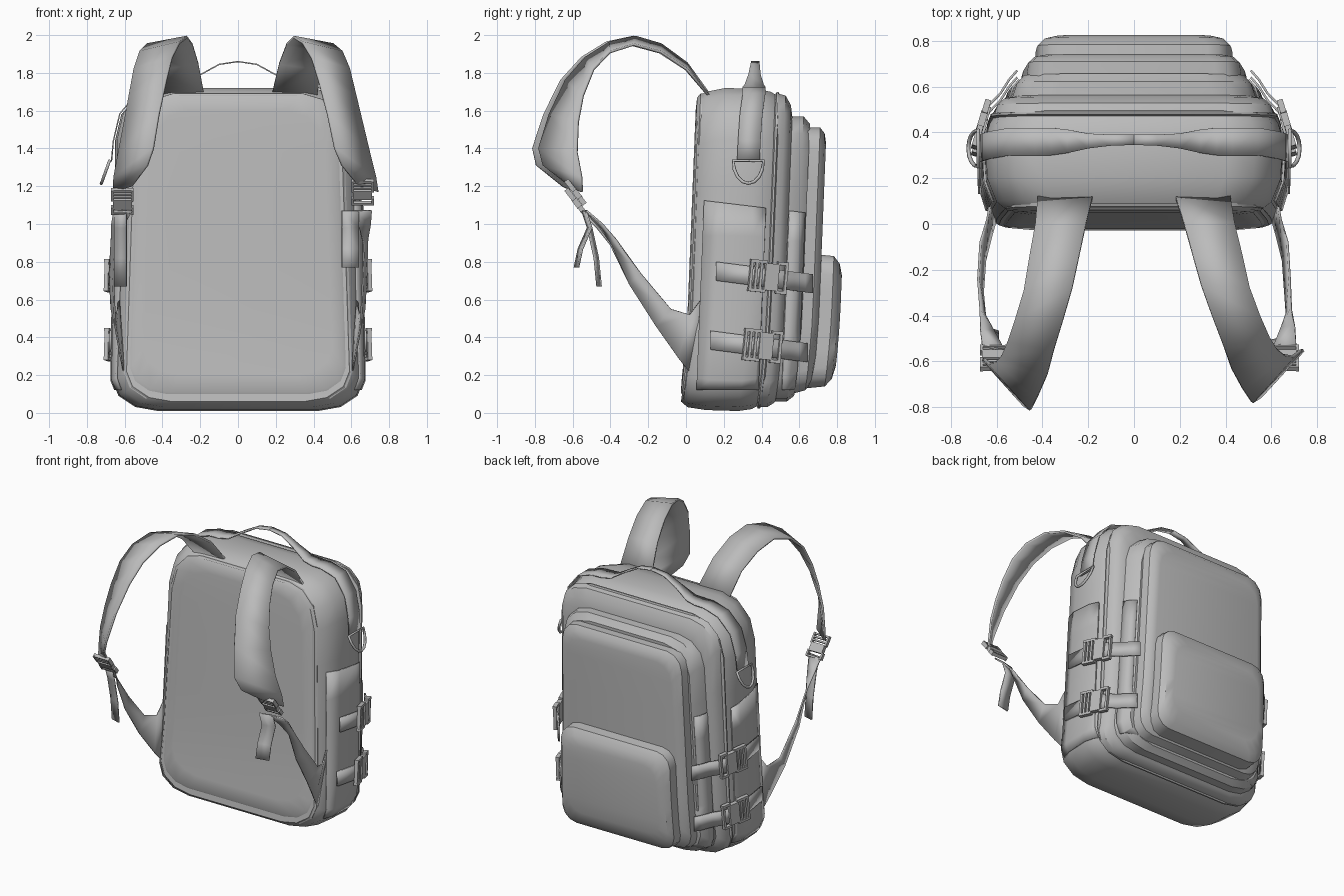
import bpy, bmesh, math
from mathutils import Vector, Matrix

if "Cube" in bpy.data.objects:
    bpy.data.objects.remove(bpy.data.objects["Cube"])

grey = bpy.data.materials.new("plain_grey")
grey.use_nodes = True
COLOUR = (0.5, 0.5, 0.5, 1)
grey.diffuse_color = COLOUR
grey.node_tree.nodes["Principled BSDF"].inputs["Base Color"].default_value = COLOUR


def finish(name, bm, mirror=False, thick=0, offset=0, angle=35):
    bmesh.ops.recalc_face_normals(bm, faces=bm.faces[:])
    mesh = bpy.data.meshes.new(name)
    bm.to_mesh(mesh)
    bm.free()
    mesh.materials.append(grey)
    ob = bpy.data.objects.new(name, mesh)
    bpy.context.collection.objects.link(ob)
    bpy.ops.object.select_all(action="DESELECT")
    ob.select_set(True)
    bpy.context.view_layer.objects.active = ob
    bpy.ops.object.shade_smooth_by_angle(angle=math.radians(angle))
    if thick:
        mod = ob.modifiers.new("thickness", "SOLIDIFY")
        mod.thickness, mod.offset = thick, offset
    if mirror:
        ob.modifiers.new("mirror", "MIRROR")
    return ob


def lean(y, z):
    # the whole bag leans back and its base swells forward
    return y + 0.04 * (z - 1) - 0.1 * max(0, 0.6 - z) ** 2


def half_outline(hb, ht, z0, z1, rx, rz, rt):
    # rx: corner width, rz: bottom corner height, rt: top corner height
    steps = [math.radians(a) for a in (0, 30, 60, 90)]
    low = [(hb - rx + rx * math.sin(a), z0 + rz - rz * math.cos(a)) for a in steps]
    top = [(ht - rx + rx * math.cos(a), z1 - rt + rt * math.sin(a)) for a in steps]
    (xa, za), (xb, zb) = low[-1], top[0]
    side = [(xa + (xb - xa) * t / 5, za + (zb - za) * t / 5) for t in range(1, 5)]
    return low + side + top


def loft(sections, corner, grow=0):
    # sections: y, bottom half width, top half width, bottom z, top z
    bm = bmesh.new()
    rings = []
    for y, hb, ht, z0, z1 in sections:
        half = half_outline(hb + grow, ht + grow, z0, z1, *corner)
        loop = half + [(-x, z) for x, z in reversed(half)]
        rings.append([bm.verts.new((x, lean(y, z), z)) for x, z in loop])
    n = len(rings[0])
    for a, b in zip(rings, rings[1:]):
        for i in range(n):
            bm.faces.new((a[i], a[(i + 1) % n], b[(i + 1) % n], b[i]))
    for ring in (rings[0], rings[-1]):
        for i in range(n // 2 - 1):
            bm.faces.new((ring[i], ring[i + 1], ring[n - 2 - i], ring[n - 1 - i]))
    return bm


def ribbon(name, pairs, thick=0.01, mirror=False):
    bm = bmesh.new()
    rows = [(bm.verts.new(a), bm.verts.new(b)) for a, b in pairs]
    for (a, b), (c, d) in zip(rows, rows[1:]):
        bm.faces.new((a, b, d, c))
    return finish(name, bm, mirror, thick, angle=4)


def buckle(name, centre, along, across, length, width, mirror=False):
    # ladder frame at one end, plate in the middle, clip frame at the other
    u = Vector(along).normalized()
    v = Vector(across)
    v = (v - u * v.dot(u)).normalized()
    frame = Matrix((u, v, u.cross(v))).transposed().to_4x4()
    frame.translation = centre
    bm = bmesh.new()

    def block(pu, pv, su, sv, sn):
        m = frame @ Matrix.Translation((pu * length, pv * width, 0)) @ Matrix.Diagonal(
            (su * length, sv * width, sn, 1))
        bmesh.ops.create_cube(bm, size=1, matrix=m)

    for side in (-0.45, 0.45):
        block(-0.28, side, 0.44, 0.1, 0.026)
        block(0.36, side, 0.28, 0.1, 0.026)
    for bar in (-0.46, -0.33, -0.2, 0.46):
        block(bar, 0, 0.07, 0.9, 0.022)
    block(0.08, 0, 0.36, 0.84, 0.03)
    finish(name, bm, mirror)


# main shell, outer layers and pocket
BODY = [(.04, .59, .55, .06, 1.68), (.08, .63, .6, .03, 1.7), (.18, .66, .64, .015, 1.72),
        (.35, .665, .65, .01, 1.715), (.42, .65, .63, .02, 1.7), (.455, .63, .61, .04, 1.68)]
LAYER = [(.46, .635, .61, .03, 1.69), (.5, .625, .595, .03, 1.68), (.53, .595, .565, .05, 1.63),
         (.54, .575, .53, .06, 1.57), (.6, .55, .51, .06, 1.57), (.635, .515, .48, .09, 1.53)]
BODY_CORNER, LAYER_CORNER = (.24, .16, .27), (.19, .13, .18)
finish("main_body", loft(BODY, BODY_CORNER))
finish("middle_layer", loft(LAYER, LAYER_CORNER))
finish("back_panel", loft([(.027, .5, .46, .2, 1.6), (.032, .56, .52, .11, 1.67),
                           (.05, .585, .545, .085, 1.69), (.07, .59, .55, .08, 1.69)], (.2, .14, .22)))
finish("outer_layer", loft([(.62, .5, .47, .1, 1.51), (.69, .49, .46, .12, 1.51),
                            (.715, .465, .435, .16, 1.48), (.724, .43, .4, .2, 1.43)], (.11, .11, .12)))
finish("front_pocket", loft([(.69, .43, .42, .13, .84), (.79, .43, .42, .14, .83),
                             (.822, .405, .39, .18, .79), (.836, .35, .34, .25, .73)], (.1, .1, .1)))

# raised piping along the seams
for name, y, (hb, ht, z0, z1) in (("zip_piping", .457, (.645, .625, .022, 1.698)),
                                  ("panel_piping", .055, (.605, .562, .055, 1.692))):
    rim = [(y + d, hb - inset, ht - inset, z0 + inset, z1 - inset)
           for d, inset in ((-.012, .012), (-.005, 0), (.005, 0), (.012, .012))]
    finish(name, loft(rim, (.23, .16, .25)))

# open slip pockets on both sides, cut from a slightly larger shell
for name, sections, corner, y0, y1 in (("side_slip_pocket", BODY, BODY_CORNER, .09, .42),
                                       ("layer_slip_pocket", LAYER[3:], LAYER_CORNER, .545, .63)):
    bm = loft(sections, corner, grow=.01)
    cuts = (((0, .3, 1.1), (0, .12, 1)), ((0, 0, .12), (0, 0, -1)), ((.3, 0, 0), (-1, 0, 0)),
            ((0, y0, 1), (0, -1, .04)), ((0, y1, 1), (0, 1, -.04)))
    for co, no in cuts:
        bmesh.ops.bisect_plane(bm, geom=bm.verts[:] + bm.edges[:] + bm.faces[:],
                               plane_co=co, plane_no=no, clear_outer=True)
    finish(name, bm, True, .01, -1)

# compression straps with buckles
for name, z, y_shift in (("upper", .75, 0), ("lower", .385, -.03)):
    path = [(.16, .676), (.37, .682), (.45, .663), (.52, .632), (.57, .583), (.63, .545), (.67, .51)]
    pairs = []
    for y, x in path:
        zc = z - .13 * (y - .16)
        pairs.append(((x, y + y_shift, zc - .05), (x, y + y_shift, zc + .05)))
    ribbon(name + "_compression_strap", pairs, mirror=True)
    buckle(name + "_side_buckle", (.668, .435 + y_shift, z - .03), (-.3, 1, -.1), (0, 0, 1), .21, .17, True)

# carry handle and the band running down the sides
band = [(0, 1.86, .345, .39), (.1, 1.845, .342, .39), (.2, 1.79, .33, .395), (.29, 1.735, .31, .412),
        (.36, 1.724, .3, .42), (.43, 1.722, .3, .42), (.54, 1.688, .3, .42), (.626, 1.583, .285, .405),
        (.66, 1.44, .275, .395), (.67, 1.33, .27, .39)]
ribbon("handle_band", [((x, a, z), (x, b, z)) for x, z, a, b in band], .007, True)


def ring(name, s):
    data = bpy.data.curves.new(name, "CURVE")
    data.dimensions = "3D"
    data.bevel_depth, data.bevel_resolution = .009, 1
    spline = data.splines.new("POLY")
    spline.points.add(8)
    for i, p in enumerate(spline.points):
        a = math.pi * i / 8
        drop = math.sin(a) * .12
        p.co = (s * (.68 + drop * .36), .33 + .08 * math.cos(a), 1.335 - drop, 1)
    spline.use_cyclic_u = True
    data.materials.append(grey)
    bpy.context.collection.objects.link(bpy.data.objects.new(name, data))


# padded shoulder straps and lower webbing: inner edge, outer edge
STRAP = [((.18, .12, 1.69), (.42, .12, 1.68)), ((.21, 0, 1.85), (.43, 0, 1.82)),
         ((.24, -.14, 1.95), (.455, -.14, 1.91)), ((.27, -.28, 1.99), (.48, -.29, 1.95)),
         ((.31, -.42, 1.96), (.52, -.42, 1.91)), ((.35, -.55, 1.88), (.55, -.51, 1.82)),
         ((.38, -.66, 1.76), (.575, -.57, 1.68)), ((.42, -.75, 1.58), (.6, -.6, 1.54)),
         ((.45, -.81, 1.4), (.63, -.61, 1.38)), ((.48, -.79, 1.31), (.655, -.59, 1.25)),
         ((.56, -.65, 1.2), (.66, -.59, 1.17))]
WEB = [((.56, -.56, 1.07), (.66, -.55, 1.07)), ((.61, -.47, .98), (.67, -.46, 1.0)),
       ((.65, -.4, .89), (.67, -.38, .92)), ((.66, -.3, .68), (.68, -.24, .74)),
       ((.65, -.16, .46), (.67, -.08, .55)), ((.62, -.04, .29), (.64, .02, .52)),
       ((.6, .03, .2), (.63, .08, .6))]
for s, side, out, tail_end in ((-1, "right", 0, (-.47, .67)), (1, "left", .08, (-.59, .77))):
    def place(p, t):
        # the left strap swings further outward along its length
        return (s * (p[0] + out * t), p[1] + out * .5 * t, p[2])

    last = len(STRAP) - 1
    ribbon(side + "_shoulder_strap",
           [(place(a, i / last), place(b, i / last)) for i, (a, b) in enumerate(STRAP)], .014)
    fade = [max(0, 1 - i / 3) * .6 for i in range(len(WEB))]
    ribbon(side + "_lower_webbing", [(place(a, f), place(b, f)) for (a, b), f in zip(WEB, fade)])
    lift = out * .6
    buckle(side + "_strap_buckle", (s * (.612 + lift), -.585, 1.12 + lift), (0, .1, -.13), (1, 0, 0), .16, .12)
    inner, outer = (.59, .655) if s < 0 else (.55, .64)
    ty, tz = tail_end
    tail = [(-.55, 1.07), (-.52, .98), (ty * .7 - .52 * .3, .82 + lift), (ty, tz)]
    ribbon(side + "_strap_tail",
           [((s * inner, y, z), (s * outer, y + .02, z)) for y, z in tail])
    ring(side + "_side_ring", s)
